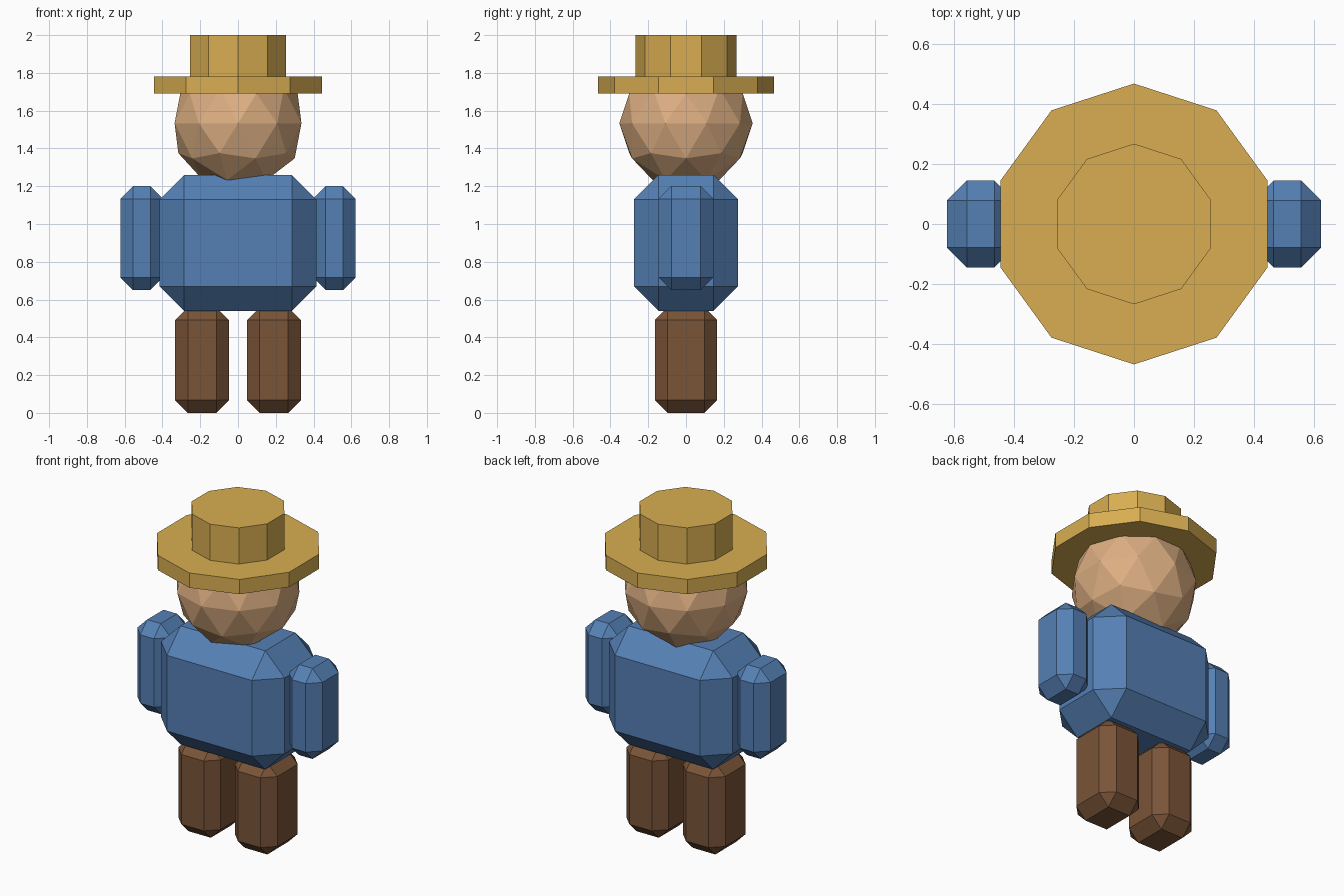
import bpy
import bmesh
from mathutils import Matrix, Vector

if "Cube" in bpy.data.objects:
    bpy.data.objects.remove(bpy.data.objects["Cube"])


def material(name, rgb):
    m = bpy.data.materials.new(name)
    m.diffuse_color = (*rgb, 1.0)
    m.use_nodes = True
    m.node_tree.nodes["Principled BSDF"].inputs["Base Color"].default_value = m.diffuse_color
    return m


STRAW = material("straw yellow", (0.69, 0.42, 0.083))
BLUE = material("shirt blue", (0.09, 0.216, 0.46))
BROWN = material("trouser brown", (0.195, 0.089, 0.040))
SKIN = material("skin tan", (0.716, 0.423, 0.223))


def finish(name, bm, mat):
    mesh = bpy.data.meshes.new(name)
    bmesh.ops.recalc_face_normals(bm, faces=bm.faces[:])
    bm.to_mesh(mesh)
    bm.free()
    mesh.materials.append(mat)
    obj = bpy.data.objects.new(name, mesh)
    bpy.context.collection.objects.link(obj)
    return obj


def chamfer_box(name, centre, size, chamfer, mat):
    bm = bmesh.new()
    bmesh.ops.create_cube(bm, size=1.0)
    bmesh.ops.scale(bm, vec=Vector(size), verts=bm.verts[:])
    bmesh.ops.bevel(bm, geom=bm.edges[:], offset=chamfer, offset_type='OFFSET',
                    segments=1, profile=0.5, affect='EDGES')
    bmesh.ops.translate(bm, vec=Vector(centre), verts=bm.verts[:])
    return finish(name, bm, mat)


def disc(name, radius, z0, z1, mat):
    bm = bmesh.new()
    bmesh.ops.create_cone(bm, cap_ends=True, segments=10, radius1=radius, radius2=radius,
                          depth=z1 - z0, matrix=Matrix.Translation((0, 0, (z0 + z1) / 2)))
    return finish(name, bm, mat)


# Torso
chamfer_box("torso", (0, 0, 0.90), (0.83, 0.55, 0.72), 0.13, BLUE)

# Arms and legs on both sides
for side, s in (("left", -1), ("right", 1)):
    chamfer_box(side + "_arm", (s * 0.51, 0, 0.925), (0.225, 0.29, 0.55), 0.067, BLUE)
    chamfer_box(side + "_leg", (s * 0.19, 0, 0.279), (0.285, 0.33, 0.558), 0.067, BROWN)

# Faceted head
bm = bmesh.new()
bmesh.ops.create_icosphere(bm, subdivisions=2, radius=0.353,
                           matrix=Matrix.Translation((0, 0, 1.533)))
finish("head", bm, SKIN)

# Hat with ten sides
disc("hat_brim", 0.467, 1.69, 1.78, STRAW)
disc("hat_crown", 0.267, 1.76, 2.0, STRAW)
